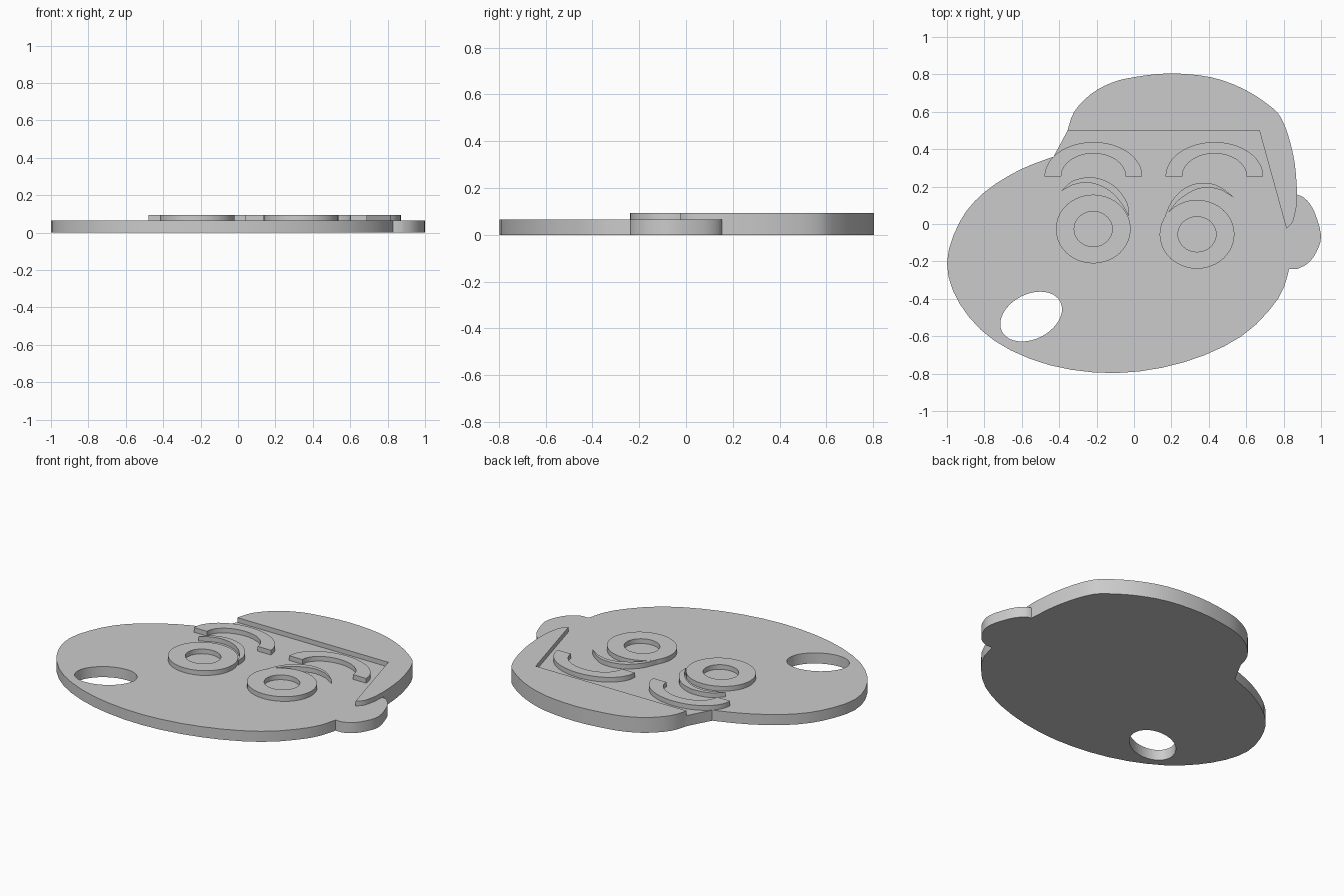
import bpy
import bmesh
import math

cube = bpy.data.objects.get("Cube")
if cube:
    bpy.data.objects.remove(cube, do_unlink=True)

BASE_TOP = 0.065
RELIEF_TOP = 0.094

grey = bpy.data.materials.new("plain grey")
grey.use_nodes = True
colour = (0.6, 0.6, 0.6, 1)
grey.diffuse_color = colour
grey.node_tree.nodes["Principled BSDF"].inputs["Base Color"].default_value = colour


def smooth_path(points, steps=3):
    """Open curve passing through every given point."""
    first, last = points[0], points[-1]
    padded = [first] + points + [last]
    result = []
    for a, b, c, d in zip(padded, padded[1:], padded[2:], padded[3:]):
        for step in range(steps):
            t = step / steps
            result.append(tuple(
                q + t / 2 * (r - p + t * (2 * p - 5 * q + 4 * r - s + t * (3 * (q - r) + s - p)))
                for p, q, r, s in zip(a, b, c, d)))
    return result + [last]


def arc(centre, rx, ry, start=0, end=360, tilt=0, steps=40):
    """Points along an elliptical arc; a full turn leaves out the repeated end."""
    count = steps if end - start == 360 else steps + 1
    ct, st = math.cos(math.radians(tilt)), math.sin(math.radians(tilt))
    points = []
    for i in range(count):
        angle = math.radians(start + (end - start) * i / steps)
        u, v = rx * math.cos(angle), ry * math.sin(angle)
        points.append((centre[0] + u * ct - v * st, centre[1] + u * st + v * ct))
    return points


def plate(name, loops, bottom, top):
    """Flat plate from an outline and optional hole outlines."""
    curve = bpy.data.curves.new(name, "CURVE")
    curve.dimensions = "2D"
    curve.fill_mode = "BOTH"
    curve.extrude = (top - bottom) / 2
    for loop in loops:
        spline = curve.splines.new("POLY")
        spline.points.add(len(loop) - 1)
        for point, (x, y) in zip(spline.points, loop):
            point.co = (x, y, 0, 1)
        spline.use_cyclic_u = True
    obj = bpy.data.objects.new(name, curve)
    bpy.context.collection.objects.link(obj)
    bpy.ops.object.select_all(action="DESELECT")
    obj.select_set(True)
    bpy.context.view_layer.objects.active = obj
    bpy.ops.object.convert(target="MESH")
    obj = bpy.context.view_layer.objects.active
    mesh = obj.data
    bm = bmesh.new()
    bm.from_mesh(mesh)
    bmesh.ops.remove_doubles(bm, verts=bm.verts, dist=0.0001)
    bmesh.ops.translate(bm, verts=bm.verts, vec=(0, 0, (top + bottom) / 2))
    bmesh.ops.recalc_face_normals(bm, faces=bm.faces)
    bm.to_mesh(mesh)
    bm.free()
    mesh.materials.clear()
    mesh.materials.append(grey)
    bpy.ops.object.shade_smooth_by_angle(angle=math.radians(30))
    return obj


# Outline sections, all running counter-clockwise
face_edge = smooth_path([
    (-.43, .36), (-.61, .29), (-.8, .17), (-.93, .015), (-1, -.21), (-.93, -.43),
    (-.745, -.625), (-.45, -.755), (-.095, -.797), (.265, -.74), (.575, -.6),
    (.77, -.4), (.83, -.24)])
ear_edge = smooth_path([
    (.875, -.24), (.93, -.21), (.975, -.15), (1, -.06), (.96, .075), (.91, .14), (.873, .155)])
hair_edge = smooth_path([
    (.872, .17), (.86, .32), (.83, .455), (.79, .56), (.735, .625), (.59, .72),
    (.41, .785), (.19, .805), (0, .785), (-.12, .755), (-.23, .695), (-.32, .6), (-.355, .5)])
hair_tip = smooth_path([(.815, -.025), (.85, .015), (.868, .09)])

# Head slab with the open mouth
mouth = arc((-.55, -.495), .175, .12, tilt=27)
plate("head", [face_edge + ear_edge + hair_edge, mouth], 0, BASE_TOP)

# Raised hair cap with its side lock
plate("hair", [hair_tip + hair_edge + [(.67, .5)]], BASE_TOP, RELIEF_TOP)

# Eye rings and arched brows
for side, eye, brow in (("right", (-.218, -.027), (-.217, .255)),
                        ("left", (.337, -.055), (.43, .255))):
    plate(side + "_eye", [arc(eye, .2, .184), arc(eye, .102, .094)], BASE_TOP, RELIEF_TOP)
    outer = arc(brow, .261, .183, 0, 180)
    inner = arc(brow, .172, .122, 0, 180)
    plate(side + "_eyebrow", [outer + inner[::-1]], BASE_TOP, RELIEF_TOP)

# Thin crescent eyelids
right_upper = smooth_path([(-.39, .175), (-.33, .23), (-.24, .25), (-.16, .235),
                           (-.09, .19), (-.035, .11), (-.027, .04)])
right_lower = smooth_path([(-.06, .1), (-.11, .16), (-.18, .205), (-.26, .222), (-.33, .208)])
plate("right_eyelid", [right_upper + right_lower], BASE_TOP, RELIEF_TOP)

left_upper = smooth_path([(.165, .04), (.2, .12), (.255, .18), (.31, .21),
                          (.37, .22), (.435, .21), (.495, .175), (.535, .14)])
left_lower = smooth_path([(.47, .18), (.39, .196), (.31, .175), (.235, .125)])
plate("left_eyelid", [left_upper + left_lower], BASE_TOP, RELIEF_TOP)
